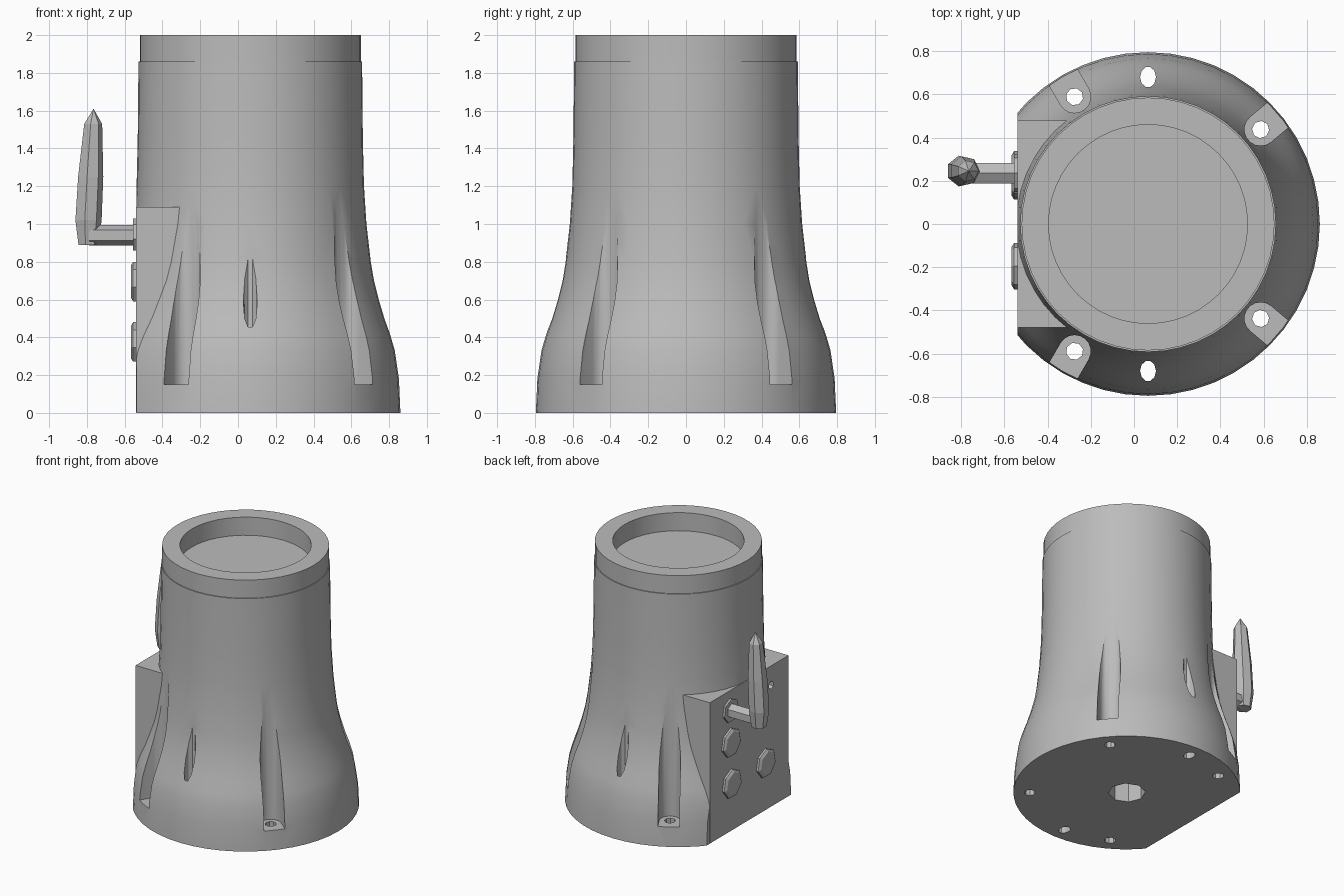
import bpy
import bmesh
from math import pi, cos, sin, radians
from mathutils import Matrix, Vector

cube = bpy.data.objects.get("Cube")
if cube:
    bpy.data.objects.remove(cube, do_unlink=True)

# One plain grey for everything
grey = bpy.data.materials.new("plain_grey")
grey.use_nodes = True
colour = (0.5, 0.5, 0.5, 1)
grey.diffuse_color = colour
grey.node_tree.nodes["Principled BSDF"].inputs["Base Color"].default_value = colour

CX = 0.065      # axis of the round body
FLAT = -0.54    # face of the side block


def finish(bm, name, matrix=Matrix()):
    bmesh.ops.recalc_face_normals(bm, faces=bm.faces)
    mesh = bpy.data.meshes.new(name)
    bm.to_mesh(mesh)
    bm.free()
    mesh.transform(matrix)
    mesh.materials.append(grey)
    obj = bpy.data.objects.new(name, mesh)
    bpy.context.collection.objects.link(obj)
    return obj


def lathe(name, profile, sides, matrix=Matrix()):
    """Revolve (radius, height) points about z; radius 0 makes a pole."""
    bm = bmesh.new()
    rings = []
    for r, z in profile:
        count = sides if r else 1
        rings.append([bm.verts.new((r * cos(2 * pi * i / sides), r * sin(2 * pi * i / sides), z))
                      for i in range(count)])
    for a, b in zip(rings, rings[1:]):
        for i in range(sides):
            j = (i + 1) % sides
            quad = [a[i % len(a)], a[j % len(a)], b[j % len(b)], b[i % len(b)]]
            bm.faces.new(list(dict.fromkeys(quad)))
    return finish(bm, name, matrix)


def disc(name, r, z0, z1, sides, matrix=Matrix()):
    return lathe(name, [(0, z0), (r, z0), (r, z1), (0, z1)], sides, matrix)


def prism(name, outline, z0, z1, matrix=Matrix()):
    """Extrude a flat outline upwards."""
    bm = bmesh.new()
    face = bm.faces.new([bm.verts.new((x, y, z0)) for x, y in outline])
    top = bmesh.ops.extrude_face_region(bm, geom=[face])["geom"]
    bmesh.ops.translate(bm, vec=(0, 0, z1 - z0),
                        verts=[v for v in top if isinstance(v, bmesh.types.BMVert)])
    return finish(bm, name, matrix)


def box(name, x0, x1, y0, y1, z0, z1):
    return prism(name, [(x0, y0), (x1, y0), (x1, y1), (x0, y1)], z0, z1)


def cut(target, cutter):
    cutter.hide_render = True
    mod = target.modifiers.new("cut", "BOOLEAN")
    mod.operation = "DIFFERENCE"
    mod.solver = "EXACT"
    mod.object = cutter
    bpy.context.view_layer.objects.active = target
    bpy.ops.object.modifier_apply(modifier=mod.name)
    bpy.data.objects.remove(cutter, do_unlink=True)


# Flared round body with a collar and a shallow recess in the top
body = lathe("flared_body", [
    (0, 0), (0.795, 0), (0.787, 0.18), (0.765, 0.33), (0.742, 0.41), (0.71, 0.5),
    (0.68, 0.6), (0.655, 0.7), (0.638, 0.8), (0.615, 1), (0.602, 1.2), (0.596, 1.45),
    (0.592, 1.86), (0.585, 1.86), (0.585, 2), (0.46, 2), (0.46, 1.86), (0, 1.86)],
    48, Matrix.Translation((CX, 0, 0)))

# Flat side on the base
cut(body, box("flat_cutter", -2, FLAT + 0.002, -2, 2, -1, 3))

# Four screw channels open to the outside, each with a hole through its floor
W = 0.075
channel = [(W * cos(radians(a)), W * sin(radians(a))) for a in range(90, 271, 20)]
channel += [(0.3, -W), (0.3, W)]
for angle in (40, 120, -120, -40):
    place = Matrix.Translation((CX, 0, 0)) @ Matrix.Rotation(radians(angle), 4, "Z") \
        @ Matrix.Translation((0.68, 0, 0))
    cut(body, prism("channel_cutter", channel, 0.15, 1.4, place))
    cut(body, disc("screw_hole_cutter", 0.04, -0.1, 0.3, 8, place))

# Upright holes front and back
for side in (-1, 1):
    cut(body, disc("pin_hole_cutter", 0.037, -0.1, 1.2, 10,
                   Matrix.Translation((CX, side * 0.68, 0)) @ Matrix.Diagonal((1, 1.3, 1, 1))))

# Socket in the middle of the underside
cut(body, disc("socket_cutter", 0.13, -0.1, 0.15, 8, Matrix.Translation((CX, 0, 0))))

# Block that carries the controls, with a small hole in its face
block = box("side_block", FLAT, -0.25, -0.48, 0.48, 0.002, 1.09)
facing = Matrix.Rotation(-pi / 2, 4, "Y")   # local z points to -x
cut(block, disc("small_hole_cutter", 0.03, -0.05, 0.05, 6,
                Matrix.Translation((FLAT, -0.27, 0.94)) @ facing))

# Low seven-sided buttons
for name, y, z in (("upper_button", 0.23, 0.69), ("lower_button", 0.22, 0.37),
                   ("side_button", -0.195, 0.37)):
    lathe(name, [(0, -0.01), (0.11, -0.01), (0.11, 0.015), (0.09, 0.027), (0, 0.027)], 7,
          Matrix.Translation((FLAT, y, z)) @ facing)

# Lever arm on a small collar
arm_at = Matrix.Translation((FLAT, 0.235, 0.94)) @ facing
disc("lever_collar", 0.09, -0.01, 0.015, 7, arm_at)
disc("lever_arm", 0.055, -0.01, 0.25, 6, arm_at)

# Tapered upright handle, tip leaning slightly towards the body
handle = lathe("lever_handle", [(0, 0.89), (0.055, 0.89), (0.073, 1.02), (0.07, 1.25),
                                (0.05, 1.53), (0, 1.61)], 7,
               Matrix.Translation((-0.795, 0.245, 0)))
for v in handle.data.vertices:
    v.co.x += 0.03 * max(0, v.co.z - 1.02) / 0.59

# Smooth body, faceted controls
bpy.ops.object.select_all(action="DESELECT")
body.select_set(True)
bpy.context.view_layer.objects.active = body
bpy.ops.object.shade_smooth_by_angle(angle=radians(30))
